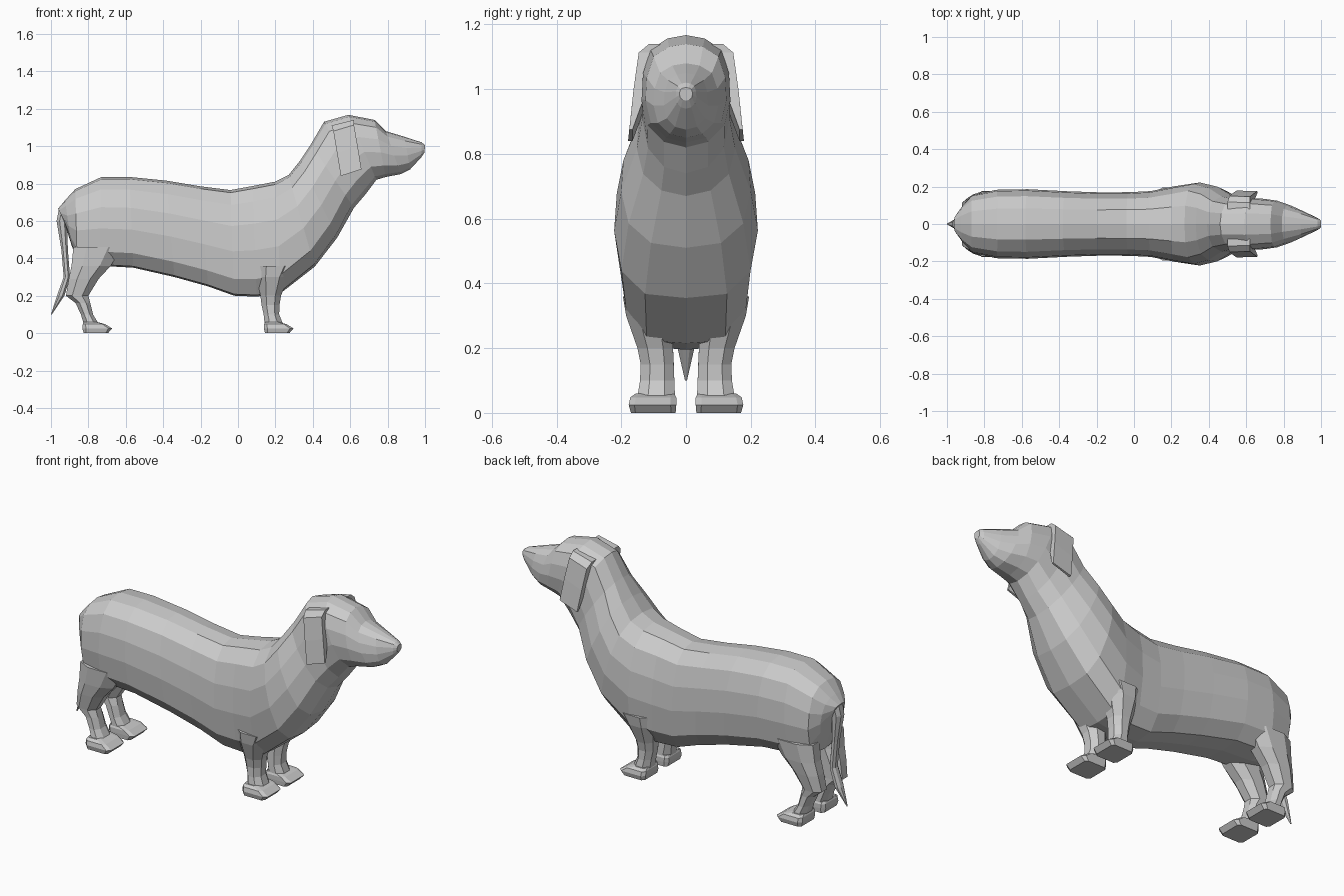
import bpy
import bmesh
from mathutils import Vector

cube = bpy.data.objects.get("Cube")
if cube:
    bpy.data.objects.remove(cube, do_unlink=True)

# One plain coat colour
coat = bpy.data.materials.new("light grey")
coat.use_nodes = True
GREY = (0.6, 0.6, 0.6, 1.0)
coat.diffuse_color = GREY
coat.node_tree.nodes["Principled BSDF"].inputs["Base Color"].default_value = GREY


def loft(name, rings, mirror=False):
    """Skin a list of equal-length point rings and cap both ends."""
    bm = bmesh.new()
    loops = [[bm.verts.new(p) for p in ring] for ring in rings]
    n = len(loops[0])
    for a, b in zip(loops, loops[1:]):
        for i in range(n):
            j = (i + 1) % n
            bm.faces.new((a[i], a[j], b[j], b[i]))
    bm.faces.new(loops[0])
    bm.faces.new(loops[-1])
    bmesh.ops.recalc_face_normals(bm, faces=bm.faces[:])
    mesh = bpy.data.meshes.new(name)
    bm.to_mesh(mesh)
    bm.free()
    mesh.materials.append(coat)
    obj = bpy.data.objects.new(name, mesh)
    bpy.context.collection.objects.link(obj)
    if mirror:
        mod = obj.modifiers.new("other side", 'MIRROR')
        mod.use_axis = (False, True, False)
    return obj


def slab(z, x0, x1, y0, y1, c=0.28):
    """Horizontal rectangle with cut corners."""
    dx, dy = (x1 - x0) * c, (y1 - y0) * c
    return [(x0 + dx, y0, z), (x1 - dx, y0, z), (x1, y0 + dy, z), (x1, y1 - dy, z),
            (x1 - dx, y1, z), (x0 + dx, y1, z), (x0, y1 - dy, z), (x0, y0 + dy, z)]


# Half cross-sections: share of half width, share of the way from top to bottom
TRUNK = [(0, 0), (.45, .025), (.8, .14), (.96, .34), (1, .58), (.91, .84), (.6, .985), (0, 1)]
NECK = [(0, 0), (.42, .03), (.8, .13), (.97, .34), (1, .57), (.87, .8), (.5, .95), (0, 1)]


def section(xt, zt, xb, zb, w, k):
    """Tilted ring between a top and a bottom point; k blends trunk to neck."""
    top, low = Vector((xt, 0, zt)), Vector((xb, 0, zb))
    half = []
    for (u0, t0), (u1, t1) in zip(TRUNK, NECK):
        p = top.lerp(low, t0 + (t1 - t0) * k)
        half.append(Vector((p.x, w * (u0 + (u1 - u0) * k), p.z)))
    return half + [Vector((p.x, -p.y, p.z)) for p in half[-2:0:-1]]


# Rump, back, chest, neck, skull and muzzle as one skin:
# top x, top z, bottom x, bottom z, half width, blend
BODY = [
    (-.962, .665, -.93, .60, .05, 1),
    (-.925, .71, -.89, .47, .105, 1),
    (-.87, .77, -.86, .385, .155, .5),
    (-.73, .835, -.74, .36, .183, 0),
    (-.58, .835, -.56, .35, .186, 0),
    (-.38, .815, -.34, .30, .175, 0),
    (-.20, .785, -.16, .25, .169, 0),
    (-.04, .765, -.02, .20, .17, 0),
    (.08, .787, .10, .195, .176, 0),
    (.20, .81, .23, .215, .202, 0),
    (.27, .845, .41, .355, .222, .3),
    (.33, .92, .53, .51, .20, .6),
    (.39, 1.01, .62, .67, .152, 1),
    (.46, 1.13, .68, .74, .135, 1),
    (.59, 1.167, .74, .82, .137, 1),
    (.73, 1.14, .79, .835, .125, 1),
    (.79, 1.08, .87, .85, .10, 1),
    (.89, 1.05, .92, .875, .068, 1),
    (.982, 1.02, .98, .94, .032, 1),
    (1.0, 1.005, .997, .965, .02, 1),
]
loft("body", [section(*s) for s in BODY])

# Legs: height, back x, front x, inner y, outer y
FRONT_LEG = [
    (.36, .09, .31, .05, .195), (.30, .10, .27, .045, .185),
    (.20, .12, .23, .04, .15), (.15, .126, .222, .038, .14),
    (.10, .137, .22, .036, .142), (.05, .142, .24, .034, .15)]
HIND_LEG = [
    (.46, -.88, -.62, .04, .175), (.36, -.89, -.68, .04, .168),
    (.29, -.905, -.745, .04, .158), (.20, -.92, -.80, .04, .142),
    (.16, -.868, -.79, .038, .138), (.10, -.84, -.775, .036, .14),
    (.05, -.825, -.745, .034, .15)]
for name, levels in (("front_leg", FRONT_LEG), ("hind_leg", HIND_LEG)):
    loft(name, [slab(*v) for v in levels], True)

# Paws
for name, x in (("front_paw", .14), ("hind_paw", -.83)):
    loft(name, [slab(.0, x + .005, x + .135, .032, .17, .1),
                slab(.025, x - .002, x + .157, .03, .177, .12),
                slab(.048, x, x + .12, .03, .172, .12),
                slab(.06, x + .005, x + .075, .036, .155, .15)], True)

# Tail
TAIL = [(.66, -.958, -.90, .04), (.60, -.97, -.912, .034), (.45, -.945, -.91, .024),
        (.30, -.932, -.898, .025), (.20, -.968, -.928, .026), (.10, -1.0, -.995, .003)]
loft("tail", [slab(z, x0, x1, -w, w) for z, x0, x1, w in TAIL])

# Floppy ears: back point, front point, inner y and outer y at each level
EAR = [((.50, 1.11), (.62, 1.14), .08, .118),
       ((.51, 1.08), (.62, 1.113), .09, .150),
       ((.53, .96), (.64, 1.0), .12, .166),
       ((.55, .84), (.66, .876), .165, .179)]
loft("ear", [[(b[0], yi, b[1]), (f[0], yi, f[1]), (f[0], yo - .004, f[1]), (b[0], yo, b[1])]
             for b, f, yi, yo in EAR], True)
